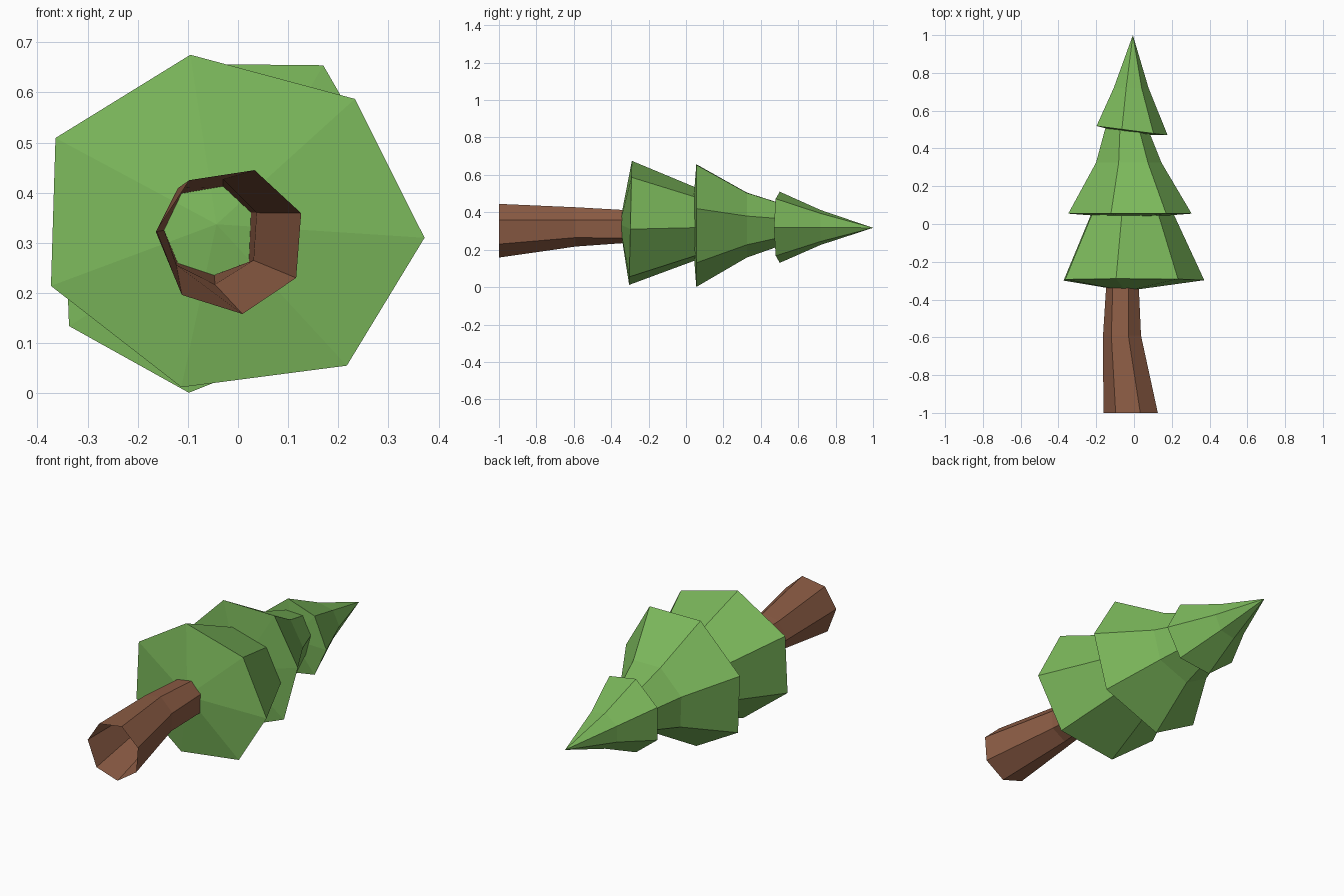
import bpy, bmesh, math

if "Cube" in bpy.data.objects:
    bpy.data.objects.remove(bpy.data.objects["Cube"])


def material(name, rgb):
    m = bpy.data.materials.new(name)
    m.diffuse_color = (*rgb, 1.0)
    m.use_nodes = True
    m.node_tree.nodes["Principled BSDF"].inputs["Base Color"].default_value = m.diffuse_color
    return m


GREEN = material("leaf green", (0.20, 0.48, 0.105))
BROWN = material("bark brown", (0.27, 0.11, 0.06))


def loft(name, mat, rings, base=None, tip=None):
    """Skin 7-sided rings; base / tip are optional centre points of closing fans."""
    bm = bmesh.new()
    loops = [[bm.verts.new(p) for p in ring] for ring in rings]
    n = len(loops[0])
    for a, b in zip(loops, loops[1:]):
        for i in range(n):
            j = (i + 1) % n
            bm.faces.new((a[i], a[j], b[j], b[i]))
    for point, loop in ((base, loops[0]), (tip, loops[-1])):
        if point:
            c = bm.verts.new(point)
            for i in range(n):
                bm.faces.new((c, loop[i], loop[(i + 1) % n]))
    bmesh.ops.recalc_face_normals(bm, faces=bm.faces)
    me = bpy.data.meshes.new(name)
    bm.to_mesh(me)
    bm.free()
    me.materials.append(mat)
    ob = bpy.data.objects.new(name, me)
    bpy.context.collection.objects.link(ob)
    return ob


def scaled(outline, centre, factor, y):
    """Shrink an x/z outline about a centre and place it at height y."""
    cx, cz = centre
    return [(cx + (x - cx) * factor, y, cz + (z - cz) * factor) for x, z in outline]


# Trunk: hollow, bent, flared at the foot
foot = [(0.033, 0.445), (0.126, 0.359), (0.116, 0.23), (0.009, 0.158),
        (-0.112, 0.196), (-0.162, 0.325), (-0.097, 0.425)]
knee = [(-0.03, 0.427), (0.037, 0.36), (0.031, 0.265), (-0.046, 0.217),
        (-0.123, 0.256), (-0.164, 0.322), (-0.12, 0.409)]
neck = [(-0.03, 0.412), (0.025, 0.36), (0.021, 0.262), (-0.047, 0.236),
        (-0.12, 0.26), (-0.147, 0.325), (-0.112, 0.398)]
loft("trunk", BROWN, [[(x, y, z) for x, z in o]
                      for o, y in ((foot, -1.0), (knee, -0.59), (neck, -0.325))])

# Lower branches: slightly tilted rim, shallow cone underneath
low = [(-0.095, 0.675), (0.233, 0.587), (0.372, 0.31), (0.217, 0.055),
       (-0.113, 0.012), (-0.373, 0.214), (-0.364, 0.509)]
rim = [(x, -0.297 + 0.022 * (z - 0.33), z) for x, z in low]
loft("lower_branches", GREEN, [rim, scaled(low, (-0.02, 0.33), 0.53, 0.10)],
     base=(-0.043, -0.355, 0.337), tip=(-0.02, 0.12, 0.33))

# Middle branches
mid = [(-0.122, 0.657), (0.17, 0.654), (0.305, 0.42), (0.225, 0.13),
       (-0.098, 0.001), (-0.337, 0.134), (-0.348, 0.43)]
loft("middle_branches", GREEN,
     [scaled(mid, (0, 0), 1.0, 0.055),
      scaled(mid, (-0.035, 0.335), 0.53, 0.325),
      scaled(mid, (-0.05, 0.338), 0.33, 0.52)],
     base=(-0.02, 0.03, 0.33), tip=(-0.045, 0.54, 0.335))

# Top branches: tilted regular rim rising to the point
top = []
for i in range(7):
    a = 2 * math.pi * i / 7
    top.append((-0.02 + 0.198 * math.cos(a), 0.32 + 0.195 * math.sin(a)))
rim = [(x, 0.493 - 0.13 * x, z) for x, z in top]
loft("top_branches", GREEN, [rim, scaled(top, (-0.02, 0.318), 0.49, 0.72)],
     base=(-0.02, 0.475, 0.32), tip=(-0.006, 1.0, 0.317))
